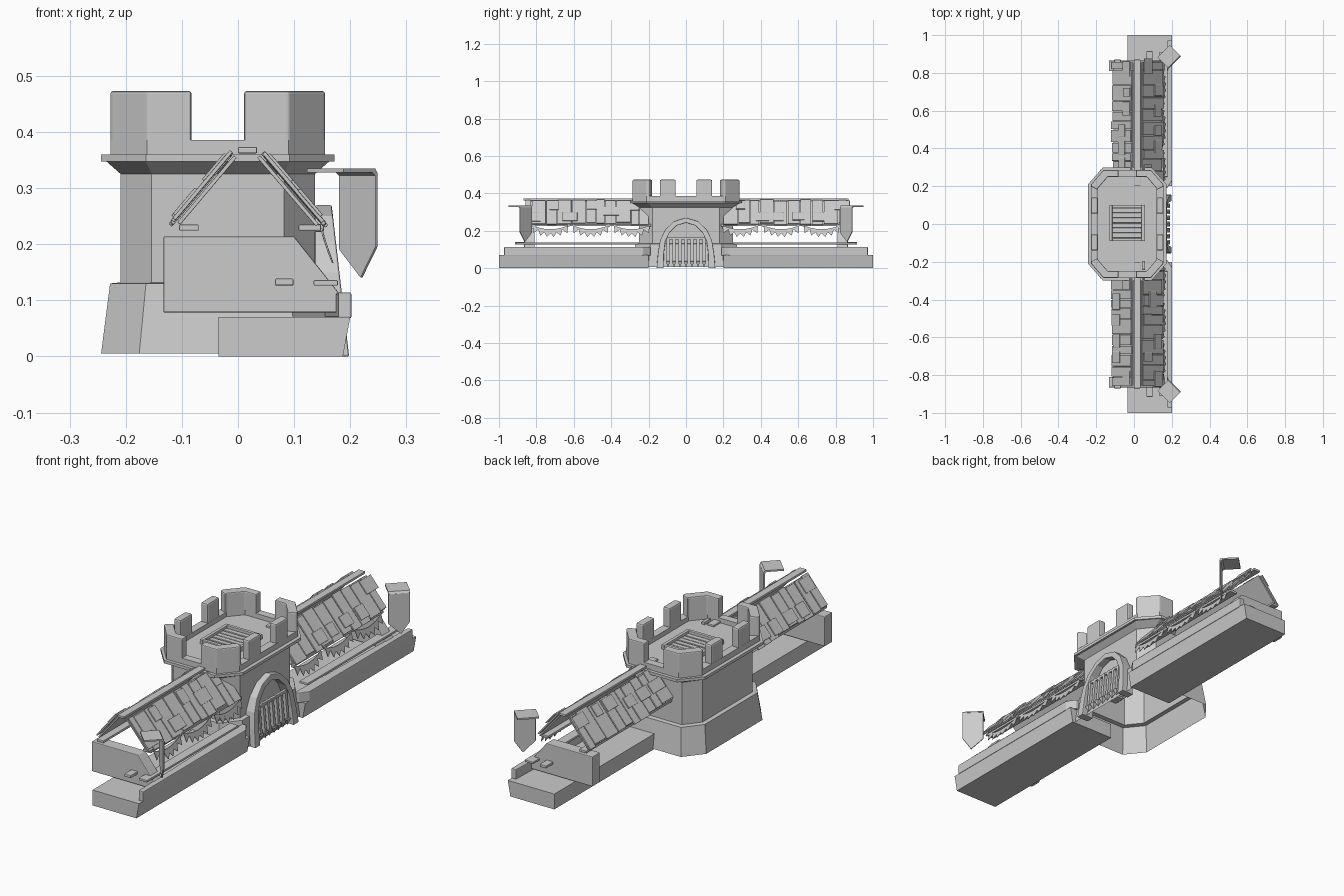
import bpy, bmesh, math, random
from mathutils import Vector

if "Cube" in bpy.data.objects:
    bpy.data.objects.remove(bpy.data.objects["Cube"])

random.seed(4)
CX = -0.036  # tower centre in x


def loft(name, rings, cap0=True, cap1=True, bevel=0.0, closed=False):
    """Skin a list of equal-length 3D rings."""
    bm = bmesh.new()
    vr = [[bm.verts.new(p) for p in r] for r in rings]
    n = len(vr[0])
    pairs = list(zip(vr, vr[1:])) + ([(vr[-1], vr[0])] if closed else [])
    for a, b in pairs:
        for i in range(n):
            j = (i + 1) % n
            bm.faces.new((a[i], a[j], b[j], b[i]))
    if cap0 and not closed:
        bm.faces.new(vr[0][::-1])
    if cap1 and not closed:
        bm.faces.new(vr[-1])
    bmesh.ops.recalc_face_normals(bm, faces=bm.faces)
    me = bpy.data.meshes.new(name)
    bm.to_mesh(me)
    bm.free()
    ob = bpy.data.objects.new(name, me)
    bpy.context.collection.objects.link(ob)
    if bevel:
        m = ob.modifiers.new("bevel", 'BEVEL')
        m.width, m.segments, m.limit_method = bevel, 2, 'ANGLE'
    return ob


def box(name, x0, x1, y0, y1, z0, z1, bevel=0.0):
    r = [(x0, y0), (x1, y0), (x1, y1), (x0, y1)]
    return loft(name, [[(x, y, z) for x, y in r] for z in (z0, z1)], bevel=bevel)


def prism_y(name, pts, y0, y1, bevel=0.0):
    """Extrude an (x, z) outline along y."""
    return loft(name, [[(x, y, z) for x, z in pts] for y in (y0, y1)], bevel=bevel)


def octagon(z, hx, hy, dx, dy):
    q = [(hx, -hy + dy), (hx, hy - dy), (hx - dx, hy), (-hx + dx, hy),
         (-hx, hy - dy), (-hx, -hy + dy), (-hx + dx, -hy), (hx - dx, -hy)]
    return [(CX + x, y, z) for x, y in q]


# Tower shell: battered base, body, corbel, rim, parapet and floor (open below)
F = 0.365
loft("tower", [octagon(*s) for s in [
    (0.005, 0.208, 0.288, 0.068, 0.085), (0.13, 0.192, 0.27, 0.064, 0.08),
    (0.132, 0.173, 0.25, 0.055, 0.07), (0.325, 0.173, 0.25, 0.055, 0.07),
    (0.347, 0.198, 0.285, 0.07, 0.08), (0.347, 0.208, 0.3, 0.08, 0.09),
    (0.36, 0.208, 0.3, 0.08, 0.09), (0.36, 0.191, 0.285, 0.065, 0.075),
    (0.386, 0.191, 0.285, 0.065, 0.075), (0.386, 0.155, 0.249, 0.052, 0.06),
    (F, 0.155, 0.249, 0.052, 0.06)]], cap0=False)

# Merlons: wrapped corners and paired side blocks
for sx in (1, -1):
    for sy in (1, -1):
        plan = [(0.191, 0.198), (0.191, 0.21), (0.126, 0.285), (0.047, 0.285),
                (0.047, 0.249), (0.103, 0.249), (0.155, 0.189), (0.155, 0.18)]
        loft("corner_merlon", [[(CX + sx * x, sy * y, z) for x, y in plan]
                               for z in (0.38, 0.473)], bevel=0.007)
        xs = sorted((CX + sx * 0.155, CX + sx * 0.191))
        ys = sorted((sy * 0.055, sy * 0.14))
        box("side_merlon", *xs, *ys, 0.38, 0.473, 0.007)

# Roof hatch
for x0, x1, y0, y1 in [(-0.13, -0.115, -0.09, 0.1), (0.04, 0.055, -0.09, 0.1),
                       (-0.115, 0.04, -0.09, -0.075), (-0.115, 0.04, 0.085, 0.1)]:
    box("hatch_frame", x0, x1, y0, y1, F - 0.005, F + 0.02, 0.002)
for i in range(6):
    y = -0.073 + i * 0.0265
    box("hatch_plank", -0.115, 0.04, y, y + 0.022, F - 0.005,
        F + 0.008 + random.uniform(0, 0.006), 0.002)
box("hatch_handle", 0.043, 0.058, -0.24, -0.195, F - 0.002, F + 0.012, 0.002)

# Gate arch, leaning back with the battered base
half_out = [(0.157, 0), (0.15, 0.08), (0.138, 0.15), (0.112, 0.205), (0.065, 0.25), (0, 0.27)]
half_in = [(0.12, 0), (0.118, 0.08), (0.11, 0.145), (0.088, 0.19), (0.05, 0.228), (0, 0.243)]
full = lambda h: h + [(-y, z) for y, z in h[-2::-1]]
rings = []
for (yo, zo), (yi, zi) in zip(full(half_out), full(half_in)):
    fx = lambda z: 0.198 - 0.115 * z
    rings.append([(fx(zo), yo, zo), (fx(zi), yi, zi), (0.137, yi, zi), (0.137, yo, zo)])
loft("gate_arch", rings, bevel=0.003)

# Portcullis bars with pointed tips
for i in range(7):
    y = (i - 3) * 0.032
    zt = 0.16 if abs(i - 3) == 3 else 0.165
    w = 0.007
    loft("gate_bar", [[(0.183 - 0.09 * z + a * k, y + b * k, z) for a, b in
                       [(-1, -1), (1, -1), (1, 1), (-1, 1)]]
                      for z, k in [(0.008, 0.0008), (0.036, 0.012), (0.037, w), (zt, w)]])
box("gate_crossbar", 0.162, 0.175, -0.112, 0.112, 0.152, 0.164, 0.002)


def slope_board(name, top, eave, y0, y1, t0, t1, off, thick):
    """Board lying on a roof slope, t0..t1 along it, raised by off."""
    a, b = Vector(top), Vector(eave)
    d = b - a
    n = Vector((-d.y, d.x)).normalized()
    if n.y < 0:
        n = -n
    p = [a + d * t0 + n * off, a + d * t1 + n * off,
         a + d * t1 + n * (off + thick), a + d * t0 + n * (off + thick)]
    return prism_y(name, [tuple(v) for v in p], y0, y1, 0.0015)


for s in (1, -1):
    def span(a, b):
        return sorted((s * a, s * b))

    # Low wall and curb
    prism_y("low_wall", [(-0.035, 0.0), (0.187, 0.0), (0.2, 0.07), (-0.035, 0.07)], *span(0.2, 1.0))
    ya, yb = 0.21, 0.972
    loft("wall_curb", [[(x, s * y, z) for x, y in
                        [(0.178, yb), (0.202, yb), (0.202, ya + 0.02), (0.175, ya - 0.02), (0.155, ya - 0.02)]]
                       for z in (0.068, 0.114)], bevel=0.003)
    box("counter_plank", 0.135, 0.178, *span(0.25, 0.91), 0.126, 0.136, 0.002)

    # End panel of the stall with peg
    prism_y("end_panel", [(-0.133, 0.078), (0.2, 0.078), (0.2, 0.113), (0.18, 0.113),
                          (0.1, 0.214), (-0.133, 0.214)], *span(0.81, 0.865), 0.003)
    box("panel_peg", 0.066, 0.099, *span(0.86, 0.915), 0.126, 0.139, 0.003)

    # Gable roof: eave beams, ridge, under-sheets, planks and patches
    box("eave_beam_front", 0.108, 0.148, *span(0.2, 0.84), 0.224, 0.235, 0.002)
    box("eave_beam_back", -0.105, -0.07, *span(0.2, 0.87), 0.224, 0.235, 0.002)
    box("ridge_beam", 0.0, 0.034, *span(0.2, 0.87), 0.362, 0.373, 0.002)
    for top, eave in [((0.034, 0.354), (0.142, 0.228)), ((-0.002, 0.354), (-0.106, 0.231))]:
        slope_board("roof_sheet", top, eave, *span(0.2, 0.855), 0, 0.97, 0.0, 0.007)
        y = 0.2
        while y < 0.83:
            w = min(random.uniform(0.04, 0.085), 0.862 - y)
            slope_board("roof_plank", top, eave, *span(y, y + w - 0.004), random.uniform(-0.02, 0.04),
                        random.uniform(0.94, 1.05), 0.009 + random.uniform(0, 0.003), 0.007)
            y += w
        for k in range(6):
            y = 0.26 + k * 0.105 + random.uniform(-0.01, 0.01)
            t = random.choice((0.05, 0.3, 0.55))
            slope_board("roof_patch", top, eave, *span(y, y + random.uniform(0.045, 0.09)),
                        t, t + random.uniform(0.3, 0.42), 0.017, 0.006)

    # Swags of pointed pennants under the front eave
    for c in (0.29, 0.51, 0.725):
        N = 6
        lean = lambda z: 0.146 + 0.024 * min(1, max(0, (0.235 - z) / 0.075)) ** 1.3
        line = lambda u: (c + 0.095 * u, 0.228 - 0.02 * (1 - u * u))
        for i in range(N):
            u0, u1 = -1 + 2 * i / N, -1 + 2 * (i + 1) / N
            um = (u0 + u1) / 2
            (y0, z0), (y1, z1), (ym, zm) = line(u0), line(u1), line(um)
            drop = 0.022 * (1 - 0.5 * um * um)
            prof = [(y0, z0), (y1, z1), (y1, z1 - drop * (1 - 0.6 * u1 * u1)),
                    (ym + 0.014 * um, zm - drop - 0.02), (y0, z0 - drop * (1 - 0.6 * u0 * u0))]
            loft("pennant", [[(lean(z) + t, s * y, z) for y, z in prof] for t in (0, 0.003)])
        box("swag_knot", 0.137, 0.153, *span(c - 0.103, c - 0.09), 0.222, 0.236, 0.002)

    # Hanging banner: 45 degree top flap with pointed drop
    mid = Vector((0.184, s * 0.887, 0))
    nrm = Vector((1, -s, 0)).normalized()
    tan = Vector((1, s, 0)).normalized()
    P = lambda a, b, z: tuple(mid + nrm * a + tan * b + Vector((0, 0, z)))
    e, h, t = 0.04, 0.046, 0.006
    loft("banner_flap", [[P(-e, b, 0.328), P(e - 0.008, b, 0.328), P(e, b, 0.322),
                          P(e + t, b, 0.326), P(e, b, 0.335), P(-e, b, 0.335)] for b in (-h, h)])
    loft("banner_drop", [[P(a, b, z) for b, z in
                          [(-h, 0.326), (h, 0.326), (h, 0.195), (0.008, 0.14), (-h, 0.19)]]
                         for a in (e, e + t)], bevel=0.0015)
